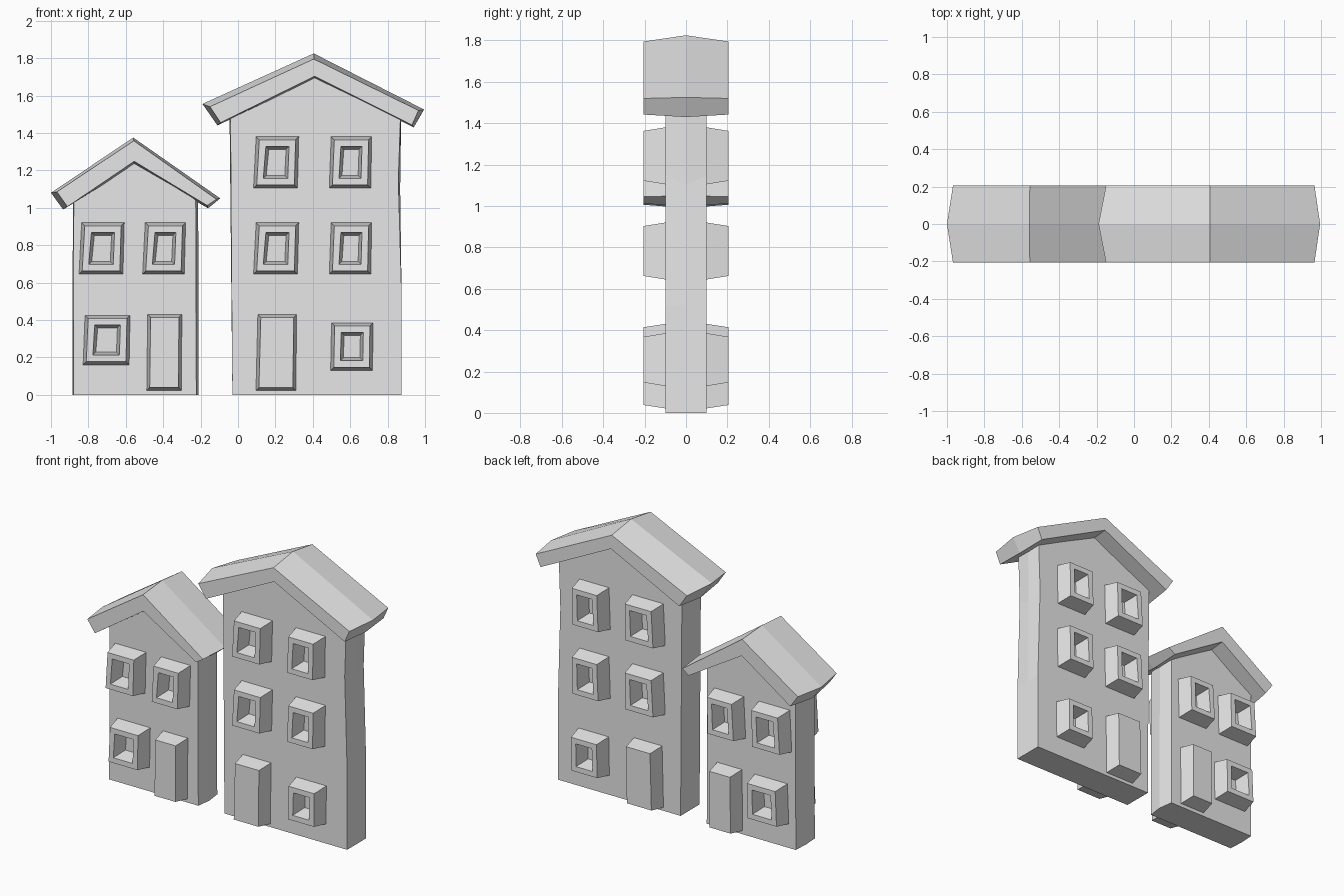
import bpy
import bmesh

cube = bpy.data.objects.get("Cube")
if cube:
    bpy.data.objects.remove(cube)

GREY = (0.8, 0.8, 0.8, 1.0)
grey = bpy.data.materials.new("plain grey")
grey.use_nodes = True
grey.diffuse_color = GREY
grey.node_tree.nodes["Principled BSDF"].inputs["Base Color"].default_value = GREY

WALL_Y, TRIM_Y = 0.1, 0.205


def loft(name, loops):
    """Bridge (depth, outline) loops, cap the last one, mirror front to back."""
    bm = bmesh.new()
    rings = [[bm.verts.new((x, -y, z)) for x, z in pts] for y, pts in loops]
    for a, b in zip(rings, rings[1:]):
        for i in range(len(a)):
            j = (i + 1) % len(a)
            bm.faces.new((a[i], a[j], b[j], b[i]))
    bm.faces.new(rings[-1])
    bmesh.ops.recalc_face_normals(bm, faces=bm.faces)
    mesh = bpy.data.meshes.new(name)
    bm.to_mesh(mesh)
    bm.free()
    mesh.materials.append(grey)
    obj = bpy.data.objects.new(name, mesh)
    bpy.context.collection.objects.link(obj)
    mirror = obj.modifiers.new("front and back", 'MIRROR')
    mirror.use_axis = (False, True, False)
    mirror.use_clip = True


def crooked_rect(x0, x1, z0, z1, inset, lean):
    """Slightly leaning rectangle, shrunk by the inset."""
    x0, x1, z0, z1 = x0 + inset, x1 - inset, z0 + inset, z1 - inset
    return [(x0, z0), (x1 - lean / 2, z0), (x1, z1), (x0 + lean, z1)]


def window(name, x0, x1, z0, z1, lean=0.014):
    steps = [(WALL_Y - 0.01, 0), (WALL_Y, 0), (TRIM_Y, 0.017),
             (TRIM_Y, 0.052), (WALL_Y + 0.001, 0.068)]
    loft(name, [(y, crooked_rect(x0, x1, z0, z1, s, lean)) for y, s in steps])


def door(name, x0, x1, z0, z1, lean):
    steps = [(WALL_Y - 0.01, 0), (WALL_Y, 0), (TRIM_Y, 0.016)]
    loft(name, [(y, crooked_rect(x0, x1, z0, z1, s, lean)) for y, s in steps])


# Walls, with gables reaching up inside the roofs
loft("tall_house_walls", [
    (0, [(-0.03, 0), (0.875, 0), (0.875, 0.52), (0.867, 1.1), (0.872, 1.47),
         (0.405, 1.74), (-0.045, 1.48)]),
    (WALL_Y, [(-0.03, 0), (0.875, 0), (0.875, 0.52), (0.857, 1.15), (0.868, 1.47),
              (0.405, 1.74), (-0.04, 1.48)])])
loft("small_house_walls", [
    (0, [(-0.885, 0), (-0.21, 0), (-0.213, 1.04), (-0.555, 1.29), (-0.883, 1.04)]),
    (WALL_Y, [(-0.88, 0), (-0.223, 0), (-0.226, 1.04), (-0.555, 1.29), (-0.878, 1.04)])])

# Chevron roofs, fullest at mid depth
loft("tall_house_roof", [
    (0, [(-0.19, 1.555), (0.405, 1.825), (0.995, 1.525),
         (0.94, 1.43), (0.41, 1.685), (-0.11, 1.44)]),
    (TRIM_Y, [(-0.15, 1.54), (0.405, 1.795), (0.965, 1.52),
              (0.93, 1.442), (0.41, 1.703), (-0.093, 1.455)])])
loft("small_house_roof", [
    (0, [(-1.0, 1.08), (-0.56, 1.375), (-0.095, 1.05),
         (-0.16, 0.997), (-0.555, 1.225), (-0.935, 0.99)]),
    (TRIM_Y, [(-0.968, 1.085), (-0.557, 1.358), (-0.115, 1.045),
              (-0.165, 1.012), (-0.555, 1.248), (-0.912, 1.006)])])

# Framed windows
for floor, z in (("middle", 0.645), ("top", 1.105)):
    window(f"tall_house_{floor}_window_right", 0.083, 0.325, z, z + 0.275)
    window(f"tall_house_{floor}_window_left", 0.488, 0.715, z, z + 0.275, 0.01)
window("tall_house_ground_window", 0.495, 0.722, 0.13, 0.385, 0.005)
window("small_house_top_window_right", -0.85, -0.608, 0.645, 0.92)
window("small_house_top_window_left", -0.51, -0.28, 0.645, 0.92)
window("small_house_ground_window", -0.828, -0.577, 0.16, 0.425, 0.01)

# Doors
door("tall_house_door", 0.096, 0.314, 0.022, 0.43, 0.01)
door("small_house_door", -0.488, -0.3, 0.024, 0.43, 0.005)
